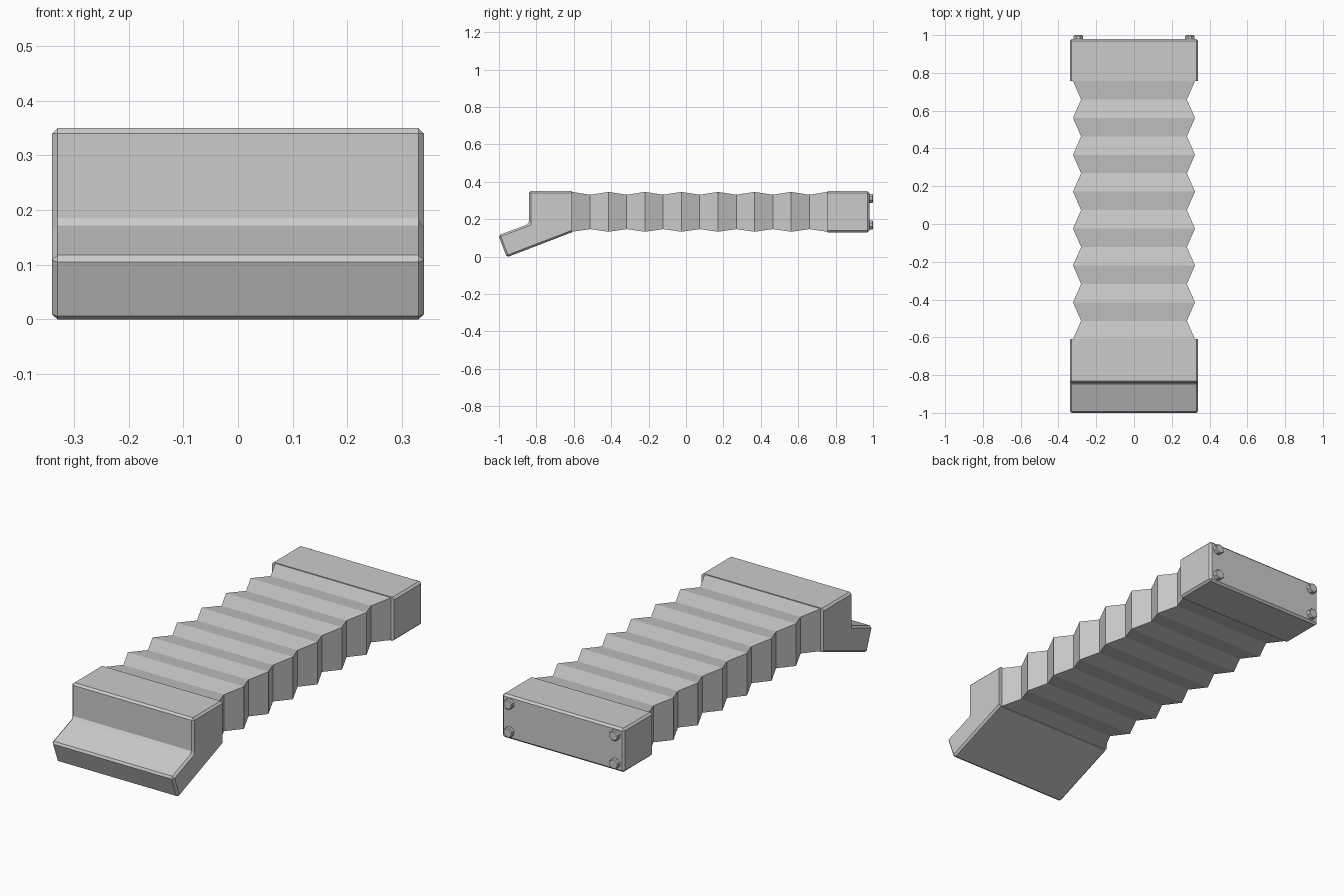
import bpy, bmesh, math
from mathutils import Matrix

if "Cube" in bpy.data.objects:
    bpy.data.objects.remove(bpy.data.objects["Cube"])


def finish(bm, name):
    bmesh.ops.recalc_face_normals(bm, faces=bm.faces[:])
    mesh = bpy.data.meshes.new(name)
    bm.to_mesh(mesh)
    bm.free()
    ob = bpy.data.objects.new(name, mesh)
    bpy.context.collection.objects.link(ob)
    return ob


def end_block(name, profile, half_width, joint_y, bevel):
    """Extrude a (y, z) profile across x; chamfer all but the bellows-side rim."""
    bm = bmesh.new()
    face = bm.faces.new([bm.verts.new((-half_width, y, z)) for y, z in profile])
    ext = bmesh.ops.extrude_face_region(bm, geom=[face])
    moved = [g for g in ext["geom"] if isinstance(g, bmesh.types.BMVert)]
    bmesh.ops.translate(bm, verts=moved, vec=(2 * half_width, 0, 0))
    bmesh.ops.recalc_face_normals(bm, faces=bm.faces[:])
    edges = [e for e in bm.edges
             if not all(abs(v.co.y - joint_y) < 1e-4 for v in e.verts)]
    bmesh.ops.bevel(bm, geom=edges, offset=bevel, segments=1, affect='EDGES')
    return finish(bm, name)


# Front nozzle head with its sloping lip
FRONT, BACK = -0.61, 0.757
end_block("front_head", [(FRONT, 0.35), (-0.84, 0.35), (-0.84, 0.1755),
                         (-1.003, 0.114), (-0.958, -0.0035), (FRONT, 0.13)],
          0.34, FRONT, 0.01)

# Rear mounting block
end_block("rear_block", [(BACK, 0.35), (0.98, 0.35), (0.98, 0.13), (BACK, 0.13)],
          0.34, BACK, 0.01)

# Folded bellows: alternating wide and narrow rectangular rings
bm = bmesh.new()
rings, steps = [], 14
for i in range(steps + 1):
    y = FRONT + (BACK - FRONT) * i / steps
    w, lo, hi = (0.28, 0.147, 0.331) if i % 2 else (0.323, 0.133, 0.346)
    rings.append([bm.verts.new(p) for p in
                  ((-w, y, lo), (w, y, lo), (w, y, hi), (-w, y, hi))])
for a, b in zip(rings, rings[1:]):
    for k in range(4):
        n = (k + 1) % 4
        bm.faces.new((a[k], a[n], b[n], b[k]))
bm.faces.new(rings[0])
bm.faces.new(rings[-1])
finish(bm, "bellows")

# Four chamfered bolt heads on the rear face
for sx in (-1, 1):
    for z, level in ((0.17, "lower"), (0.312, "upper")):
        bm = bmesh.new()
        turn = Matrix.Rotation(math.radians(90), 4, 'X')
        spin = Matrix.Rotation(math.radians(22.5), 4, 'Z')
        bmesh.ops.create_cone(bm, cap_ends=True, segments=8, radius1=0.026,
                              radius2=0.026, depth=0.03,
                              matrix=Matrix.Translation((sx * 0.295, 0.985, z)) @ turn @ spin)
        rim = [e for e in bm.edges if all(v.co.y > 0.99 for v in e.verts)]
        bmesh.ops.bevel(bm, geom=rim, offset=0.004, segments=1, affect='EDGES')
        finish(bm, f"bolt_{level}_{'right' if sx > 0 else 'left'}")
